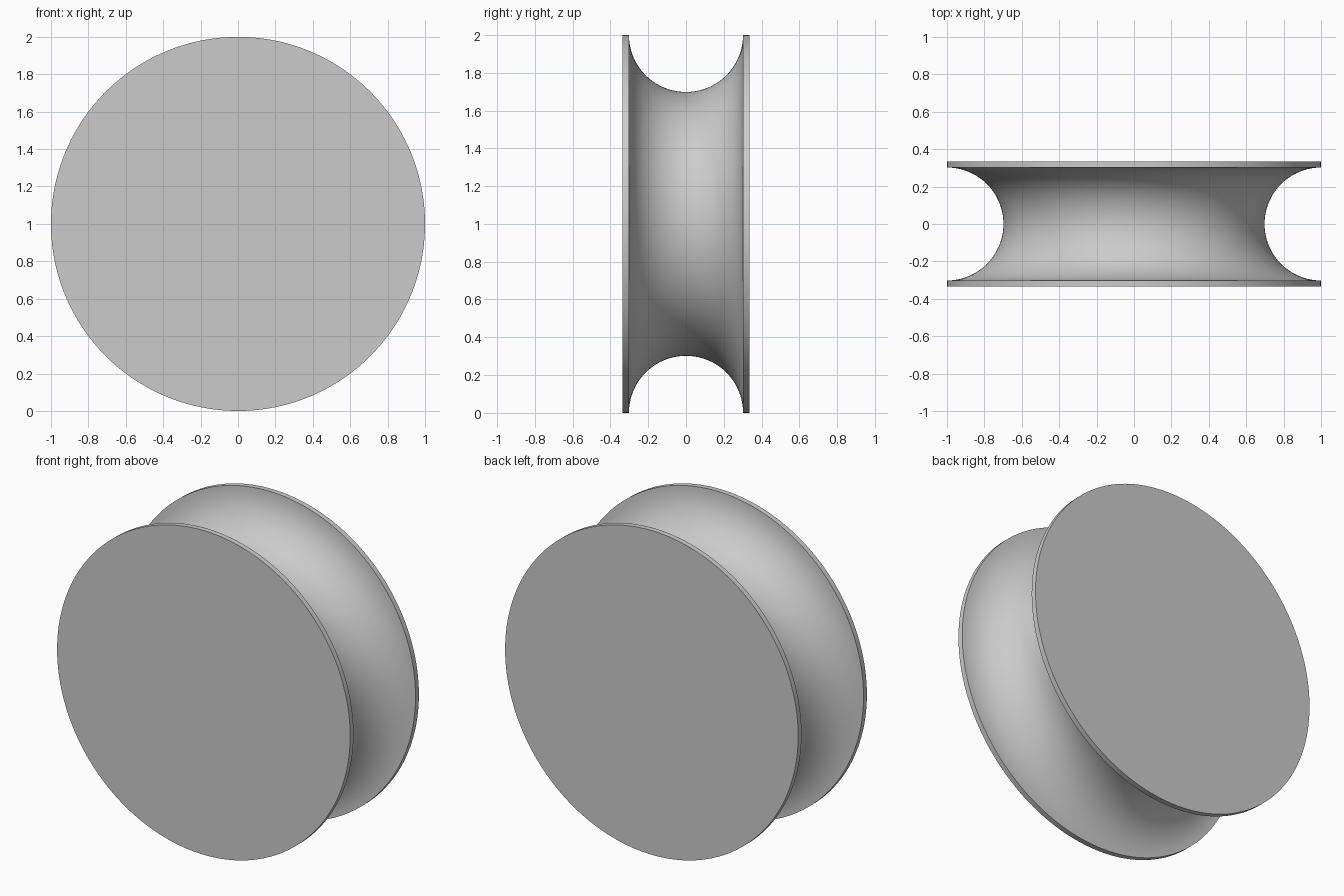
import bpy, bmesh
from math import sin, cos, pi, radians

cube = bpy.data.objects.get("Cube")
if cube:
    bpy.data.objects.remove(cube)

RADIUS = 1.0
HALF_WIDTH = 0.335
GROOVE = 0.302
SEGMENTS = 160
ARC_STEPS = 40

# Plain grey material
grey = bpy.data.materials.new("light grey")
grey.use_nodes = True
colour = (0.6, 0.6, 0.6, 1)
grey.diffuse_color = colour
grey.node_tree.nodes["Principled BSDF"].inputs["Base Color"].default_value = colour

# Wheel profile as (radius, y): flat rim, half-round groove, flat rim
arc = [pi * i / ARC_STEPS for i in range(ARC_STEPS + 1)]
profile = [(RADIUS, -HALF_WIDTH)]
profile += [(RADIUS - GROOVE * sin(a), -GROOVE * cos(a)) for a in arc]
profile += [(RADIUS, HALF_WIDTH)]

# Turn the profile around the y axis
bm = bmesh.new()
rings = []
for r, y in profile:
    angles = [2 * pi * i / SEGMENTS for i in range(SEGMENTS)]
    rings.append([bm.verts.new((r * cos(a), y, RADIUS + r * sin(a))) for a in angles])
for lower, upper in zip(rings, rings[1:]):
    for i in range(SEGMENTS):
        j = (i + 1) % SEGMENTS
        bm.faces.new((lower[i], lower[j], upper[j], upper[i]))

# Flat discs on both sides
bm.faces.new(rings[0])
bm.faces.new(rings[-1])
bmesh.ops.recalc_face_normals(bm, faces=bm.faces)

mesh = bpy.data.meshes.new("grooved_wheel")
bm.to_mesh(mesh)
bm.free()
mesh.materials.append(grey)
wheel = bpy.data.objects.new("grooved_wheel", mesh)
bpy.context.collection.objects.link(wheel)

# Smooth shading with crisp rim edges
bpy.ops.object.select_all(action="DESELECT")
wheel.select_set(True)
bpy.context.view_layer.objects.active = wheel
bpy.ops.object.shade_smooth_by_angle(angle=radians(30))
